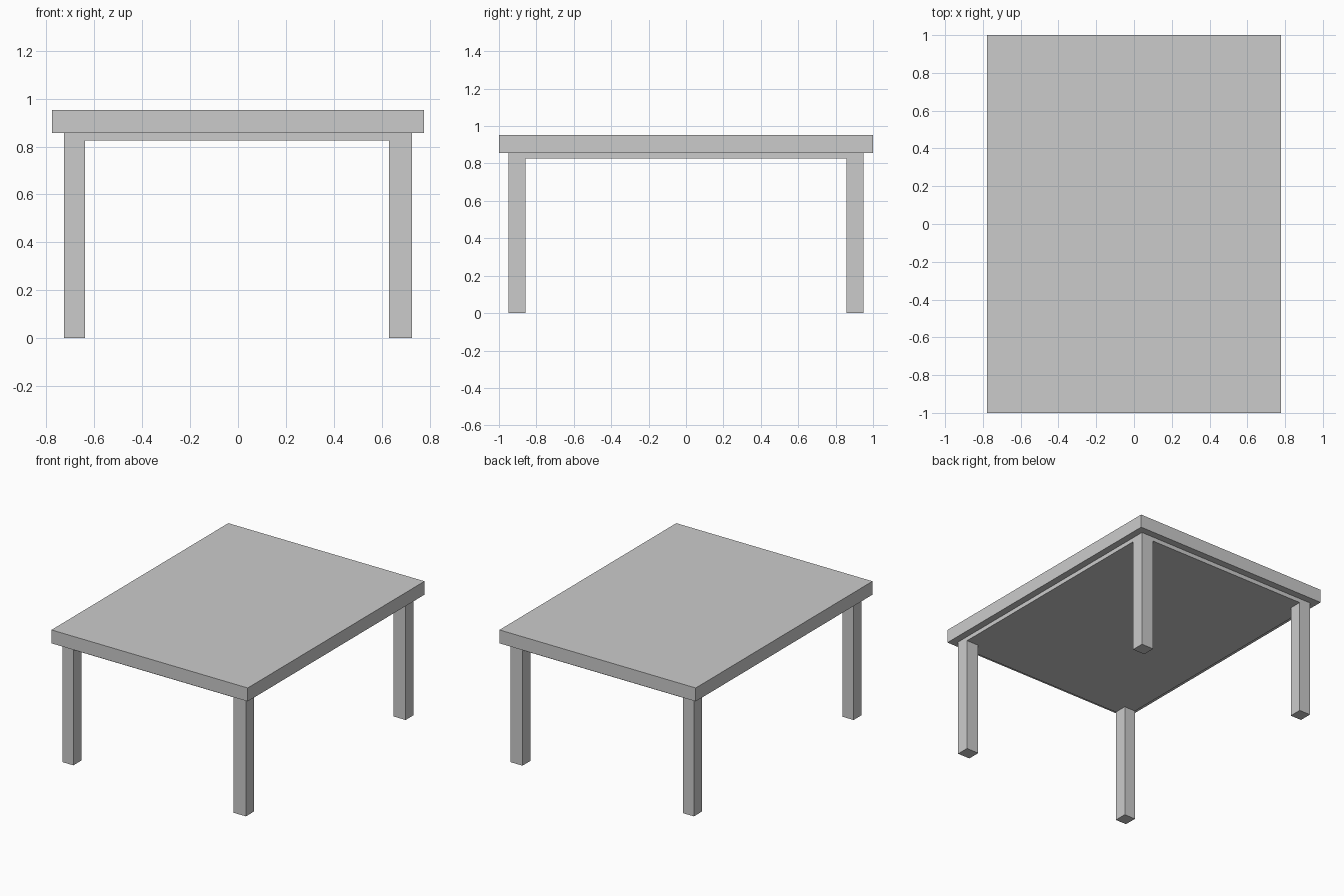
import bpy
import bmesh
from mathutils import Matrix, Vector

if "Cube" in bpy.data.objects:
    bpy.data.objects.remove(bpy.data.objects["Cube"])

HALF_X, HALF_Y = 0.777, 1.0                 # tabletop half sizes
TOP_Z, UNDER_Z, APRON_Z = 0.952, 0.856, 0.826
FRAME_X, FRAME_Y = 0.727, 0.949             # outer faces of legs and apron
CUTS_X = (-0.639, 0.63)                     # inner faces of the legs
CUTS_Y = (-0.857, 0.857)


def box(hx, hy, z0, z1):
    bm = bmesh.new()
    size = Matrix.Diagonal((2 * hx, 2 * hy, z1 - z0, 1))
    place = Matrix.Translation((0, 0, (z0 + z1) / 2))
    bmesh.ops.create_cube(bm, size=1, matrix=place @ size)
    return bm


def finish(bm, name):
    bmesh.ops.recalc_face_normals(bm, faces=bm.faces[:])
    mesh = bpy.data.meshes.new(name)
    bm.to_mesh(mesh)
    bm.free()
    obj = bpy.data.objects.new(name, mesh)
    bpy.context.collection.objects.link(obj)
    return obj


# Tabletop slab
finish(box(HALF_X, HALF_Y, UNDER_Z, TOP_Z), "tabletop")

# Apron block, sliced so that its bottom corners match the leg sections
bm = box(FRAME_X, FRAME_Y, APRON_Z, UNDER_Z)
for axis, cuts in ((Vector((1, 0, 0)), CUTS_X), (Vector((0, 1, 0)), CUTS_Y)):
    for c in cuts:
        bmesh.ops.bisect_plane(bm, geom=bm.verts[:] + bm.edges[:] + bm.faces[:],
                               plane_co=axis * c, plane_no=axis)

# Four legs, extruded down from the corners flush with the apron
corners = []
for f in bm.faces:
    c = f.calc_center_median()
    outside_x = c.x < CUTS_X[0] or c.x > CUTS_X[1]
    outside_y = c.y < CUTS_Y[0] or c.y > CUTS_Y[1]
    if abs(c.z - APRON_Z) < 1e-4 and outside_x and outside_y:
        corners.append(f)
feet = bmesh.ops.extrude_discrete_faces(bm, faces=corners)["faces"]
for v in {v for f in feet for v in f.verts}:
    v.co.z = 0
finish(bm, "apron_and_legs")
